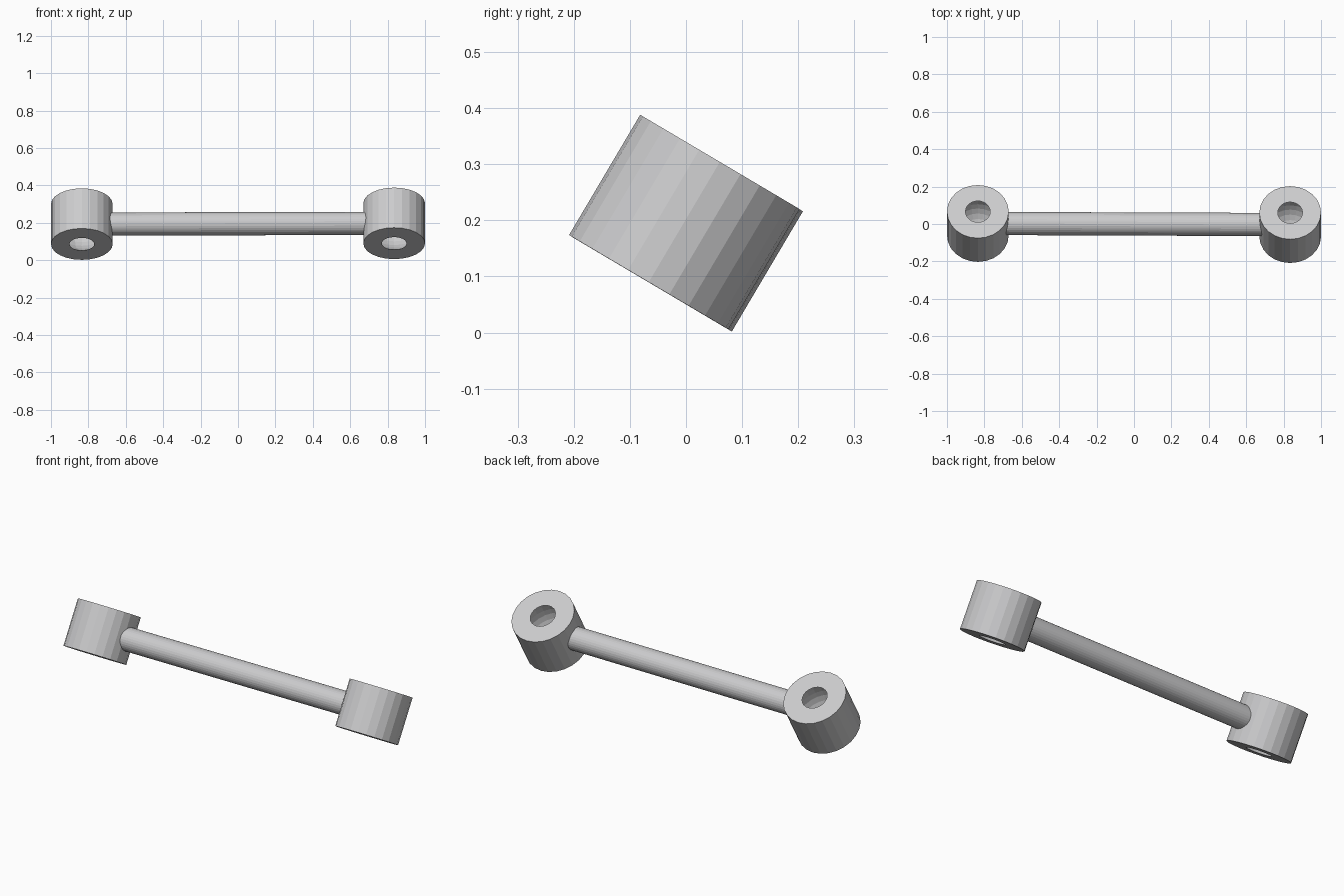
import bpy, bmesh, math
from mathutils import Vector, Matrix

cube = bpy.data.objects.get("Cube")
if cube:
    bpy.data.objects.remove(cube, do_unlink=True)

# Single plain grey
grey = bpy.data.materials.new("light_grey")
grey.use_nodes = True
colour = (0.6, 0.6, 0.61, 1)
grey.diffuse_color = colour
grey.node_tree.nodes["Principled BSDF"].inputs["Base Color"].default_value = colour

TILT = Matrix.Rotation(math.radians(-30.6), 4, 'X')
RADIUS, HALF, HOLE = 0.165, 0.1245, 0.066
LEFT = Vector((0.835, -0.003, 0.197))
RIGHT = Vector((-0.835, 0.003, 0.193))


def add_object(name, bm, matrix):
    bmesh.ops.recalc_face_normals(bm, faces=bm.faces)
    mesh = bpy.data.meshes.new(name)
    bm.to_mesh(mesh)
    bm.free()
    mesh.materials.append(grey)
    obj = bpy.data.objects.new(name, mesh)
    obj.matrix_world = matrix
    bpy.context.scene.collection.objects.link(obj)
    return obj


def socket(name, centre):
    # Cylinder wall outside, ball-shaped cavity inside, open at both ends
    ball = math.hypot(HOLE, HALF)
    limit = math.asin(HALF / ball)
    steps = 10
    angles = [limit - 2 * limit * i / steps for i in range(steps + 1)]
    profile = [(RADIUS, -HALF), (RADIUS, HALF)]
    profile += [(ball * math.cos(a), ball * math.sin(a)) for a in angles]
    bm = bmesh.new()
    verts = [bm.verts.new((r, 0, z)) for r, z in profile]
    edges = [bm.edges.new((v, verts[(i + 1) % len(verts)])) for i, v in enumerate(verts)]
    bmesh.ops.spin(bm, geom=verts + edges, cent=(0, 0, 0), axis=(0, 0, 1),
                   angle=math.tau, steps=24)
    bmesh.ops.remove_doubles(bm, verts=bm.verts, dist=0.0001)
    add_object(name, bm, Matrix.Translation(centre) @ TILT)


socket("left_socket", LEFT)
socket("right_socket", RIGHT)

# Rod ends inside the socket walls, clear of the cavities
span = LEFT - RIGHT
bm = bmesh.new()
bmesh.ops.create_cone(bm, cap_ends=True, segments=32, radius1=0.062, radius2=0.062,
                      depth=span.length - 2 * 0.147)
turn = span.to_track_quat('Z', 'Y').to_matrix().to_4x4()
add_object("connecting_rod", bm, Matrix.Translation((LEFT + RIGHT) / 2) @ turn)
